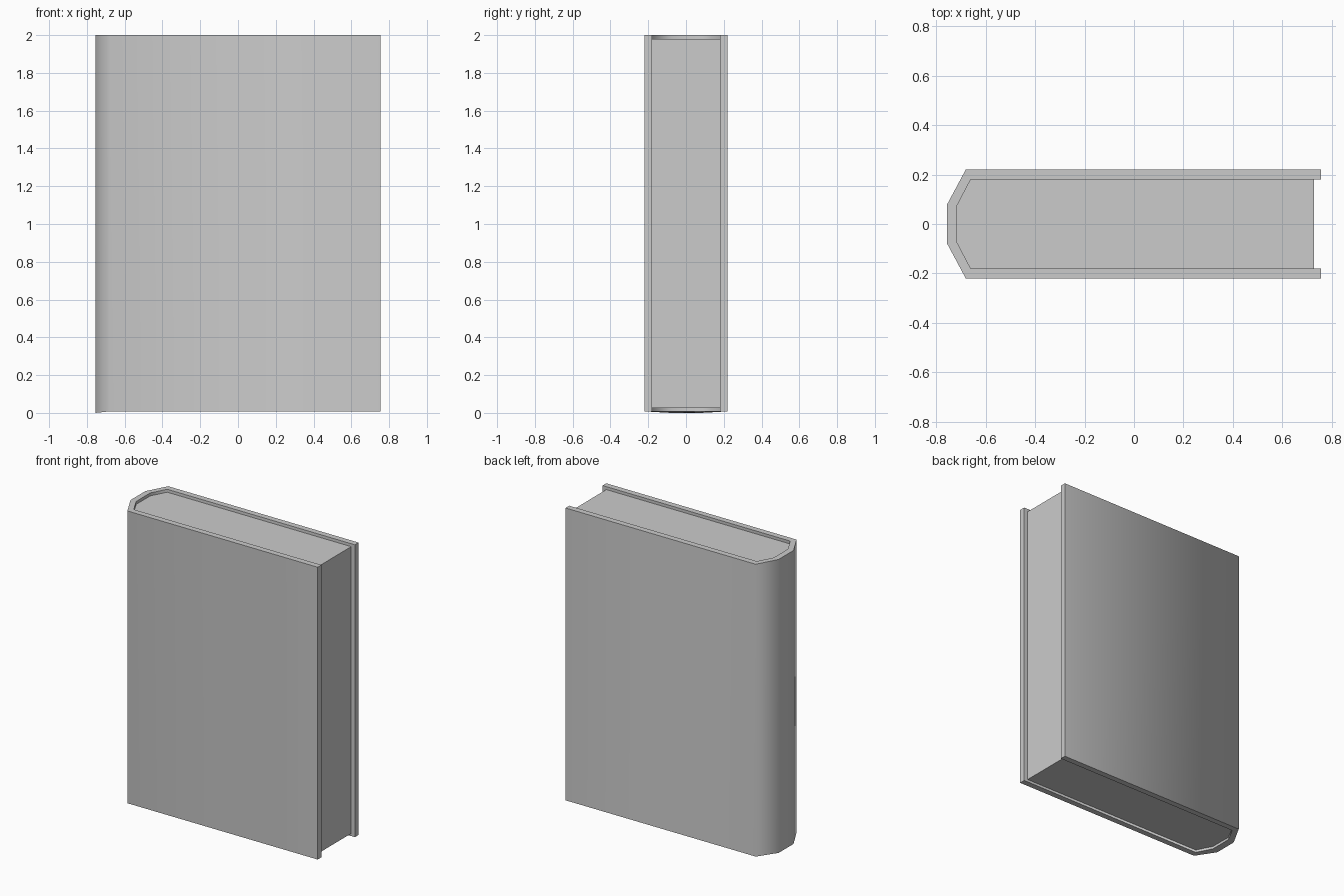
import bpy, bmesh, math

if "Cube" in bpy.data.objects:
    bpy.data.objects.remove(bpy.data.objects["Cube"])


def mirror(half):
    """Mirror a half outline across y = 0 to get the full one."""
    return half + [(x, -y) for x, y in reversed(half)]


def prism(name, outline, z0, z1, smooth_angle):
    """Extrude a plan outline from z0 up to z1."""
    bm = bmesh.new()
    face = bm.faces.new([bm.verts.new((x, y, z0)) for x, y in outline])
    top = bmesh.ops.extrude_face_region(bm, geom=[face])["geom"]
    for v in top:
        if isinstance(v, bmesh.types.BMVert):
            v.co.z = z1
    # the spine reaches slightly lower than the boards
    for v in bm.verts:
        if v.co.x < -0.74 and v.co.z < 0.1:
            v.co.z = 0.0
    bmesh.ops.recalc_face_normals(bm, faces=bm.faces)
    mesh = bpy.data.meshes.new(name)
    bm.to_mesh(mesh)
    bm.free()
    obj = bpy.data.objects.new(name, mesh)
    bpy.context.collection.objects.link(obj)
    bpy.ops.object.select_all(action='DESELECT')
    obj.select_set(True)
    bpy.context.view_layer.objects.active = obj
    bpy.ops.object.shade_smooth_by_angle(angle=math.radians(smooth_angle))
    return obj


# Half outlines, from the fore edge round to the spine
outer = [(0.755, 0.22), (-0.68, 0.22), (-0.755, 0.08)]
inner = [(0.755, 0.18), (-0.66, 0.18), (-0.715, 0.075)]
pages = [(0.727, 0.18)] + inner[1:]

# Hard cover: two boards joined by a chamfered spine
prism("cover", mirror(outer) + list(reversed(mirror(inner))), 0.008, 2.0, 70)

# Page block, recessed at top, bottom and fore edge
prism("page_block", mirror(pages), 0.025, 1.98, 70)
